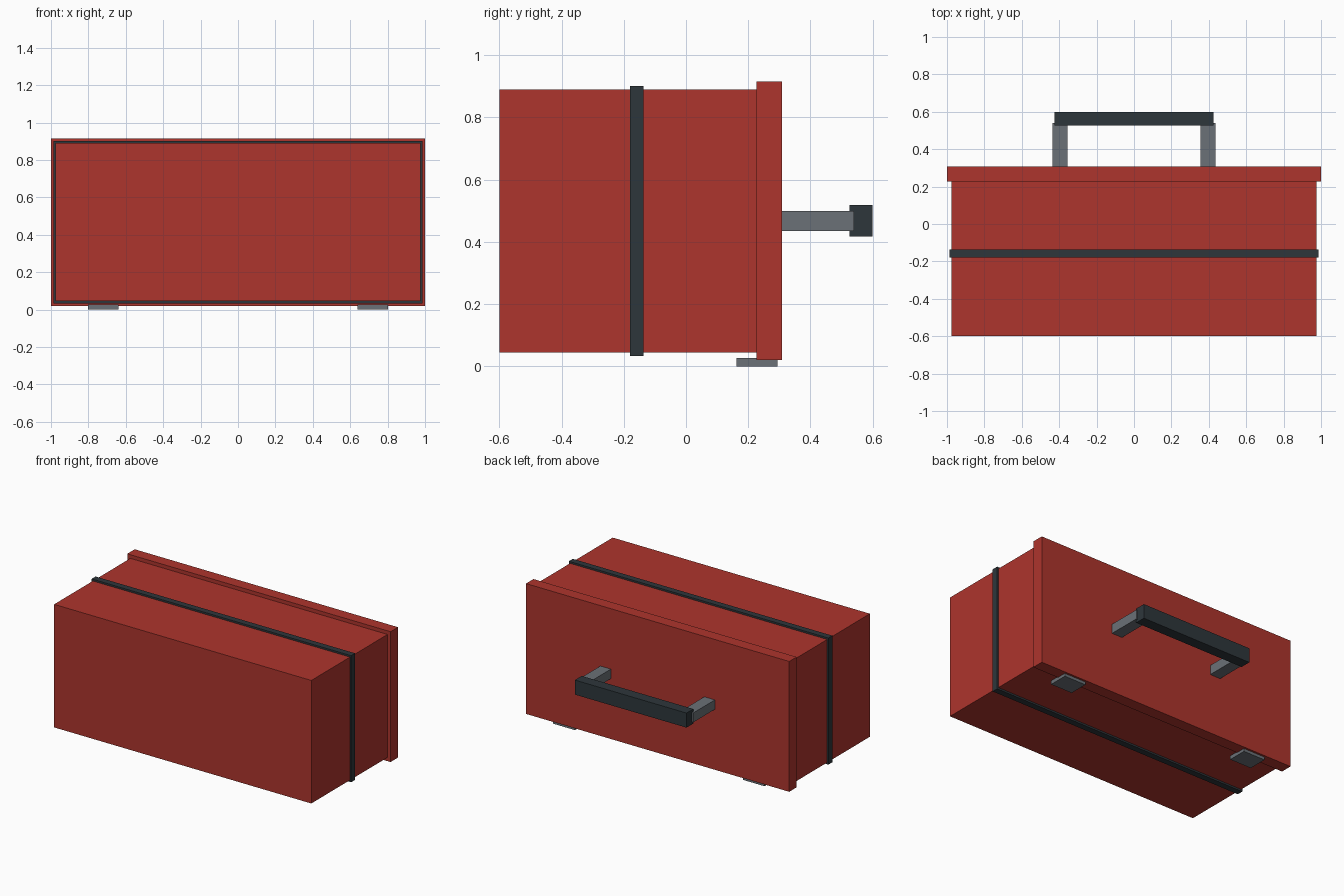
import bpy

if "Cube" in bpy.data.objects:
    bpy.data.objects.remove(bpy.data.objects["Cube"])


def material(name, color):
    m = bpy.data.materials.new(name)
    m.diffuse_color = (*color, 1)
    m.use_nodes = True
    m.node_tree.nodes["Principled BSDF"].inputs["Base Color"].default_value = m.diffuse_color
    return m


red = material("red_paint", (0.42, 0.035, 0.026))
grey = material("grey_metal", (0.147, 0.165, 0.184))
dark = material("dark_trim", (0.027, 0.037, 0.044))


def box(name, x, y, z, mat):
    """Box from its (min, max) extent on each axis."""
    bpy.ops.mesh.primitive_cube_add(size=1)
    ob = bpy.context.object
    ob.name = name
    for v in ob.data.vertices:
        v.co = [(r[0] if c < 0 else r[1]) for c, r in zip(v.co, (x, y, z))]
    ob.data.materials.append(mat)
    return ob


# Main case and the overhanging lid slab at the back
box("case_body", (-0.977, 0.977), (-0.60, 0.228), (0.045, 0.89), red)
box("lid", (-1, 1), (0.227, 0.308), (0.02, 0.915), red)

# Dark strap running right around the case
box("seam_band", (-0.986, 0.986), (-0.18, -0.137), (0.033, 0.902), dark)

# Handle grip carried on two posts
box("handle_grip", (-0.424, 0.424), (0.526, 0.60), (0.418, 0.518), dark)

# Mirrored pairs: handle posts and latch plates under the case
for side, s in (("left", -1), ("right", 1)):
    box("handle_post_" + side, sorted((s * 0.355, s * 0.435)),
        (0.30, 0.541), (0.435, 0.50), grey)
    box("latch_" + side, sorted((s * 0.638, s * 0.803)),
        (0.162, 0.294), (0.0, 0.026), grey)
